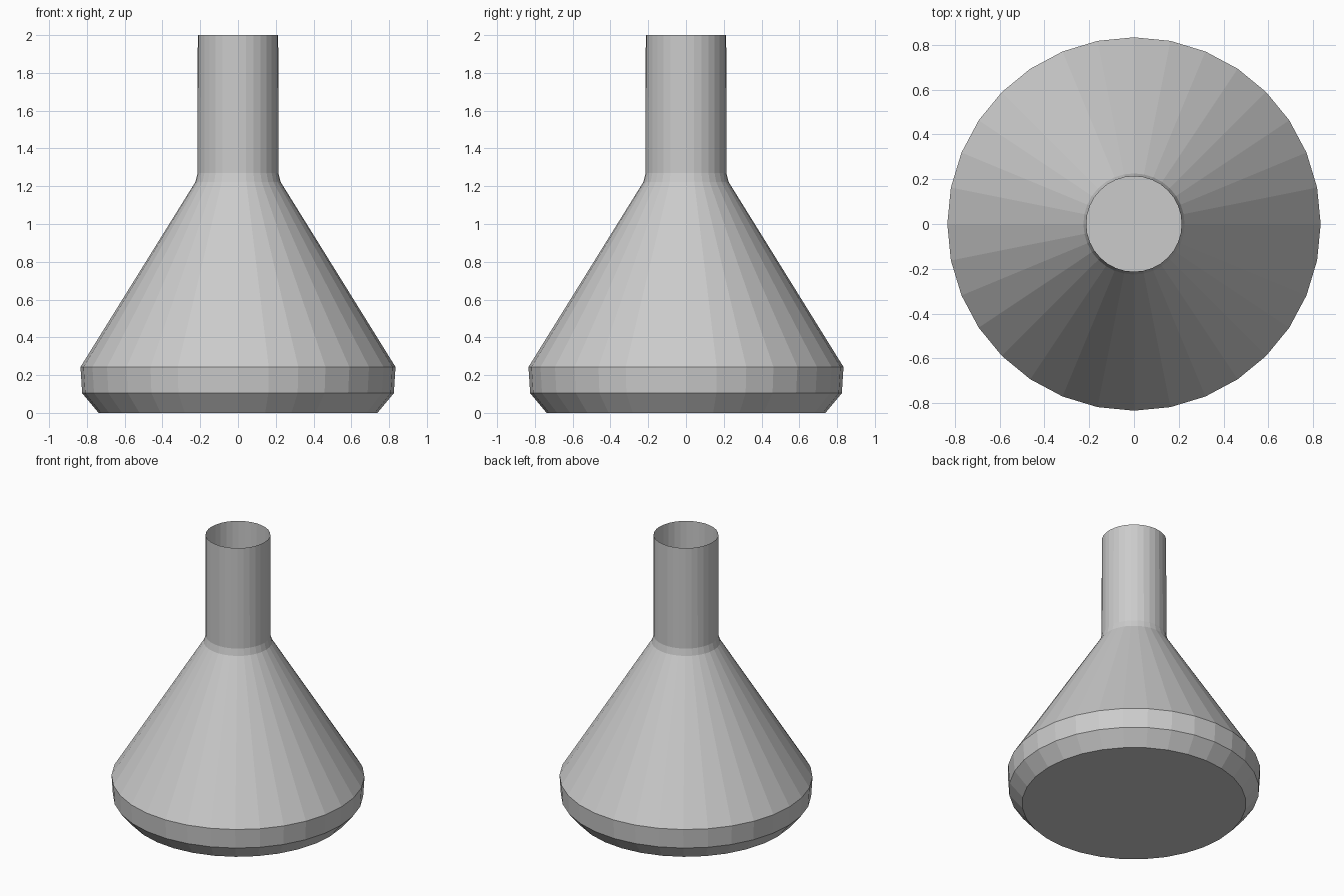
import bpy
import bmesh
from math import cos, sin, tau

if "Cube" in bpy.data.objects:
    bpy.data.objects.remove(bpy.data.objects["Cube"])

SIDES = 32

# Flask outline from base edge to open mouth: (radius, height)
profile = [(0.738, 0.0), (0.825, 0.104), (0.834, 0.243),
           (0.226, 1.222), (0.214, 1.27), (0.213, 2.0)]

bm = bmesh.new()
rings = [[bm.verts.new((r * cos(tau * i / SIDES), r * sin(tau * i / SIDES), z))
          for i in range(SIDES)] for r, z in profile]

# Thin walls, flat faceted
for low, high in zip(rings, rings[1:]):
    for i in range(SIDES):
        j = (i + 1) % SIDES
        bm.faces.new((low[i], low[j], high[j], high[i]))

# Closed base; the mouth stays open
bm.faces.new(rings[0][::-1])

mesh = bpy.data.meshes.new("conical_flask")
bm.to_mesh(mesh)
bm.free()
flask = bpy.data.objects.new("conical_flask", mesh)
bpy.context.collection.objects.link(flask)
